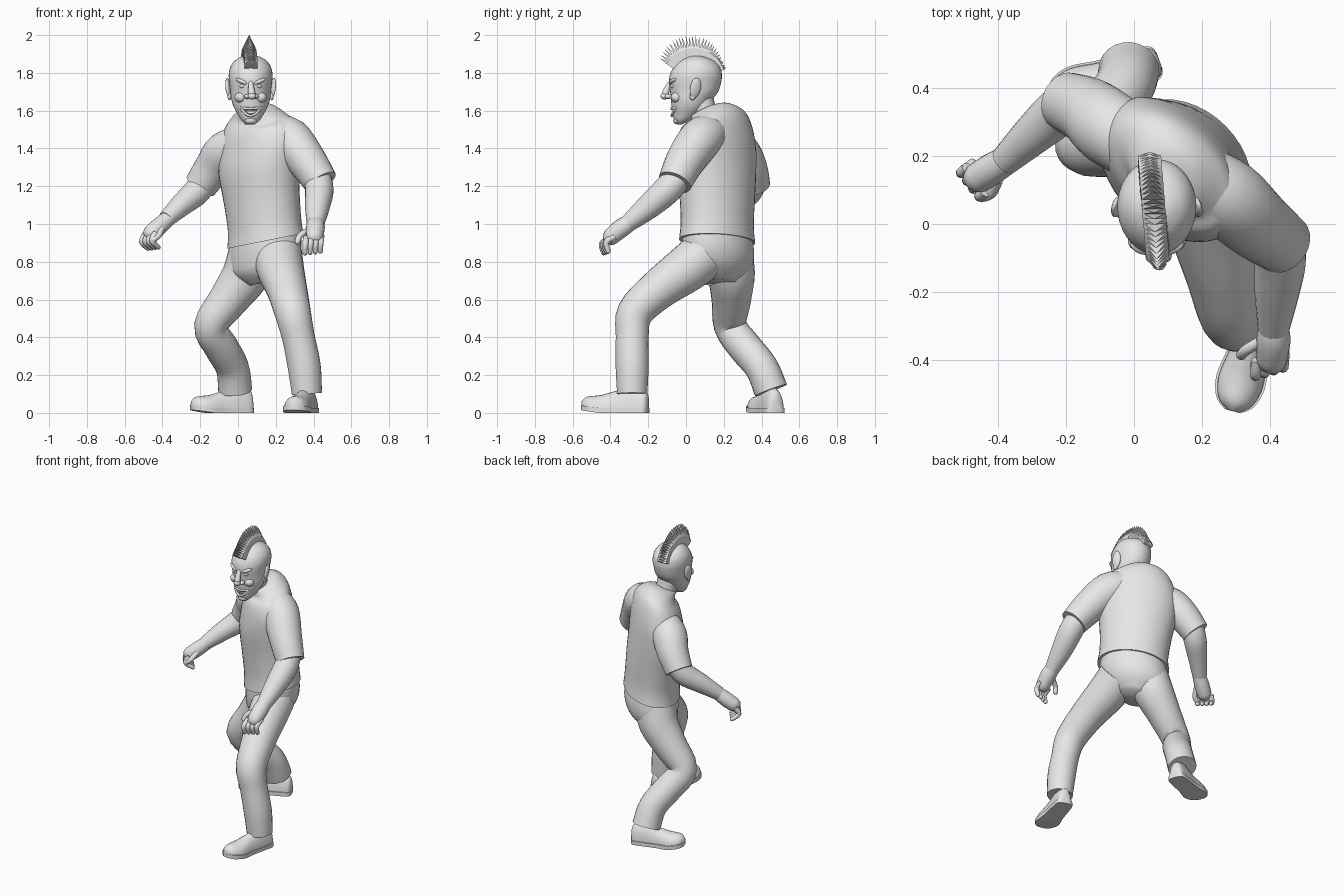
import bpy, bmesh, math, random
from mathutils import Vector, Matrix, Euler

cube = bpy.data.objects.get("Cube")
if cube:
    bpy.data.objects.remove(cube)

random.seed(4)
grey = bpy.data.materials.new("plain_grey")
grey.use_nodes = True
grey.diffuse_color = (0.8, 0.8, 0.8, 1)
grey.node_tree.nodes["Principled BSDF"].inputs["Base Color"].default_value = grey.diffuse_color


def finish(name, bm, smooth=True):
    """Turn a bmesh into a named, shaded object."""
    bmesh.ops.recalc_face_normals(bm, faces=bm.faces)
    mesh = bpy.data.meshes.new(name)
    bm.to_mesh(mesh)
    bm.free()
    mesh.materials.append(grey)
    obj = bpy.data.objects.new(name, mesh)
    bpy.context.collection.objects.link(obj)
    if smooth:
        bpy.ops.object.select_all(action='DESELECT')
        obj.select_set(True)
        bpy.context.view_layer.objects.active = obj
        bpy.ops.object.shade_smooth_by_angle(angle=math.radians(50))
    return obj


def spline(rows, steps=4):
    """Smoothly interpolate rows of numbers."""
    out, last = [], len(rows) - 1
    for i in range(last):
        quad = [rows[max(i - 1, 0)], rows[i], rows[i + 1], rows[min(i + 2, last)]]
        for s in range(steps):
            t = s / steps
            out.append([b + 0.5 * t * (c - a + t * (2 * a - 5 * b + 4 * c - d + t * (3 * b - a - 3 * c + d)))
                        for a, b, c, d in zip(*quad)])
    out.append(list(rows[last]))
    return out


def loft(name, rings, smooth=True):
    """Skin a row of equal point rings and cap both ends."""
    bm = bmesh.new()
    loops = [[bm.verts.new(p) for p in ring] for ring in rings]
    n = len(loops[0])
    for low, high in zip(loops, loops[1:]):
        for i in range(n):
            j = (i + 1) % n
            bm.faces.new((low[i], low[j], high[j], high[i]))
    bm.faces.new(loops[0])
    bm.faces.new(loops[-1])
    return finish(name, bm, smooth)


def circle(n):
    return [(math.cos(math.tau * i / n), math.sin(math.tau * i / n)) for i in range(n)]


def tube(name, rows, sides=24, rounded=False):
    """Limb along a path of (x, y, z, radius)."""
    path = spline(rows)
    pts = [Vector(p[:3]) for p in path]
    radii = [p[3] for p in path]
    if rounded:
        tip = (pts[-1] - pts[-2]).normalized() * radii[-1]
        pts += [pts[-1] + tip * 0.5, pts[-1] + tip * 0.8]
        radii += [radii[-1] * 0.8, radii[-1] * 0.4]
    tangents = [(pts[min(i + 1, len(pts) - 1)] - pts[max(i - 1, 0)]).normalized() for i in range(len(pts))]
    side = tangents[0].orthogonal().normalized()
    rings = []
    for i, (p, r, t) in enumerate(zip(pts, radii, tangents)):
        if i:
            side = tangents[i - 1].rotation_difference(t) @ side
        other = t.cross(side)
        rings.append([p + (side * c + other * s) * r for c, s in circle(sides)])
    return loft(name, rings)


def body(name, rows):
    """Turned trunk from rows of (z, x, y, half width, half depth, lean)."""
    rings, k = [], math.sqrt(0.5)
    for z, x, y, a, b, lean in spline(rows):
        ring = []
        for c, s in circle(40):
            dx, dy = k * (a * c + b * s), k * (b * s - a * c)
            ring.append((x + dx, y + dy, z + 0.2 * dx + lean * dy))
        rings.append(ring)
    return loft(name, rings)


def blob(name, centre, radii, turn=(0, 0, 0)):
    bm = bmesh.new()
    mat = Matrix.LocRotScale(Vector(centre), Euler(turn), Vector(radii))
    bmesh.ops.create_uvsphere(bm, u_segments=20, v_segments=12, radius=1, matrix=mat)
    return finish(name, bm)


# Shirt and trouser seat
body("shirt", [(.91, .145, .165, .225, .175, 0), (1.0, .14, .165, .215, .17, 0),
               (1.15, .125, .165, .225, .172, 0), (1.3, .11, .16, .245, .172, 0),
               (1.42, .11, .16, .25, .16, .05), (1.52, .11, .16, .22, .14, .15),
               (1.57, .11, .16, .17, .11, .3), (1.6, .1, .13, .11, .09, .4),
               (1.6, .09, .1, .078, .078, .45)])
body("trouser_seat", [(.96, .145, .165, .2, .16, 0), (.85, .145, .17, .212, .168, 0),
                      (.76, .14, .17, .19, .15, 0), (.69, .14, .17, .09, .09, 0)])

# Trouser legs: left steps forward, right trails behind
tube("left_trouser_leg", [(.21, .1, .84, .13), (.225, 0, .76, .125), (.26, -.15, .65, .107),
                          (.29, -.27, .53, .096), (.32, -.285, .4, .087),
                          (.35, -.285, .25, .088), (.365, -.285, .1, .08)])
tube("right_trouser_leg", [(.08, .22, .85, .13), (.04, .24, .73, .125), (-.05, .24, .6, .105),
                           (-.145, .235, .46, .088), (-.09, .31, .35, .09),
                           (-.03, .4, .24, .088), (-.015, .45, .12, .09)])

# Sleeves and forearms
tube("left_sleeve", [(.18, .14, 1.48, .1), (.27, .08, 1.45, .115), (.36, 0, 1.34, .105), (.44, -.06, 1.22, .09)])
tube("right_sleeve", [(.02, .22, 1.42, .1), (-.07, .28, 1.38, .11), (-.13, .33, 1.3, .1), (-.2, .36, 1.2, .087)])
tube("left_forearm", [(.42, -.03, 1.26, .07), (.43, -.1, 1.18, .076), (.42, -.2, 1.09, .066), (.41, -.31, 1.0, .046)])
tube("right_forearm", [(-.17, .36, 1.24, .07), (-.22, .33, 1.17, .072), (-.3, .26, 1.1, .06), (-.38, .185, 1.025, .044)])


def hand(side, palm, knuckle, step, bend, tip, thumb):
    """Palm, four curled fingers and a thumb."""
    tube(side + "_palm", palm, 16, True)
    for i in range(4):
        start = Vector(knuckle) + Vector(step) * i
        rows = [(*(start + Vector(off)), r) for off, r in (((0, 0, 0), .017), (bend, .016), (tip, .013))]
        tube(f"{side}_finger_{i + 1}", rows, 10, True)
    tube(side + "_thumb", [(*p, .016) for p in thumb], 10, True)


hand("left", [(.41, -.29, 1.01, .043), (.41, -.34, .98, .05), (.405, -.4, .93, .045)],
     (.36, -.4, .925), (.027, .008, .003), (-.003, -.045, -.03), (-.005, -.035, -.08),
     [(.38, -.34, .97), (.33, -.37, .94), (.315, -.385, .905)])
hand("right", [(-.37, .19, 1.03, .042), (-.42, .16, .985, .047), (-.46, .135, .95, .045)],
     (-.49, .165, .945), (.018, -.023, .002), (-.018, -.015, -.04), (.015, .015, -.075),
     [(-.4, .13, .98), (-.42, .09, .94), (-.45, .08, .915)])


def shoe(side, heel, toe):
    """Rounded upper on a flat sole, running from heel to toe."""
    start, along = Vector((*heel, 0)), Vector((*toe, 0)) - Vector((*heel, 0))
    across = along.normalized().cross(Vector((0, 0, 1)))
    upper, sole = [], []
    for t, w, h in spline([(0, .02, .07), (.05, .045, .1), (.25, .052, .12), (.5, .056, .095),
                           (.75, .068, .07), (.92, .052, .055), (1, .018, .03)]):
        lift = 0.05 * max(0, t - 0.7)
        p = start + along * t
        upper.append([p + across * w * c + Vector((0, 0, lift + .02 + h * max(0, s))) for c, s in circle(24)])
        sole.append([p + across * (w + .006) * c + Vector((0, 0, lift + z))
                     for c, z in ((-1, 0), (1, 0), (1, .026), (-1, .026))])
    loft(side + "_shoe", upper)
    loft(side + "_sole", sole)


shoe("left", (.385, -.2), (.29, -.55))
shoe("right", (.075, .48), (-.245, .365))

# Neck and head: rows of (z, face y, nape y, half width)
tube("neck", [(.09, .13, 1.5, .068), (.085, .1, 1.58, .064), (.075, .075, 1.67, .07)])
MID = 0.067
skull = []
for z, front, back, w in spline([(1.528, -.045, -.02, .022), (1.55, -.062, .03, .048), (1.58, -.07, .075, .068),
                                 (1.62, -.076, .115, .09), (1.66, -.08, .14, .102), (1.7, -.084, .17, .107),
                                 (1.75, -.09, .186, .113), (1.79, -.085, .19, .116), (1.83, -.065, .18, .108),
                                 (1.865, -.03, .147, .084), (1.885, .01, .1, .05), (1.892, .04, .06, .012)]):
    skull.append([(MID + w * c, (front + back) / 2 + (back - front) / 2 * s, z) for c, s in circle(36)])
head = loft("head", skull)

# Open grinning mouth
cutter = blob("mouth_cutter", (MID, -.08, 1.595), (.047, .04, .021))
cutter.hide_render = True
cutter.hide_viewport = True
carve = head.modifiers.new("mouth", 'BOOLEAN')
carve.operation = 'DIFFERENCE'
carve.object = cutter
for name, drop in (("upper_lip", .004), ("lower_lip", .042)):
    rows = []
    for dx in (-.052, -.035, -.015, 0, .015, .035, .052):
        bow = 1 - (dx / .052) ** 2
        rows.append((MID + dx, -.076 + 7 * dx * dx, 1.615 - drop * bow, .007))
    tube(name, rows, 8, True)
for row, z in (("upper", 1.603), ("lower", 1.581)):
    bm = bmesh.new()
    for i in range(7):
        dx = (i - 3) * .011
        place = Matrix.LocRotScale(Vector((MID + dx, -.064 + 6 * dx * dx, z + 4 * dx * dx)),
                                   Euler((0, 0, 12 * dx)), Vector((.009, .008, .014)))
        bmesh.ops.create_cube(bm, size=1, matrix=place)
    finish(row + "_teeth", bm, False)

# Nose
tube("nose_bridge", [(MID, -.08, 1.75, .012), (.07, -.098, 1.72, .016), (.073, -.11, 1.69, .02)], 14, True)
blob("nose_tip", (.074, -.114, 1.677), (.022, .022, .018))

# Paired features, mirrored about the head's middle
for side, m in (("left", 1), ("right", -1)):
    blob(side + "_nostril", (.072 + m * .023, -.092, 1.675), (.016, .02, .013))
    blob(side + "_eye", (MID + m * .042, -.068, 1.73), (.017, .014, .012))
    blob(side + "_brow", (MID + m * .045, -.068, 1.755), (.038, .02, .012), (0, -m * .35, m * .4))
    blob(side + "_cheek", (MID + m * .053, -.05, 1.67), (.032, .03, .028))
    blob(side + "_ear", (MID + m * .118, .05, 1.72), (.013, .03, .055), (-.15, m * .15, m * .3))
    blob(side + "_ear_lobe", (MID + m * .112, .035, 1.675), (.01, .016, .02))
blob("chin", (MID, -.046, 1.548), (.032, .022, .02))

# Mohawk: a fan of thin pointed plates over the skull
bm = bmesh.new()
COUNT = 28
for i in range(COUNT):
    f = i / (COUNT - 1)
    angle = math.radians(146 - 124 * f)
    out = Vector((0, math.cos(angle), math.sin(angle)))
    along = Vector((0, out.z, -out.y))
    y_mid = .04 + out.y * .15
    root = Vector((.062 - .09 * y_mid, .04, 1.76))
    reach = .185 + .053 * math.sin(math.pi * min(1, f * 1.05 + .08)) + .012 * (1 - f)
    if 0.3 < f < 0.6:
        reach = min(reach, .24 / max(out.z, .9))
    layers = []
    for r, thick in ((.1, .006), (.17, .008)):
        layers.append([bm.verts.new(root + out * r + Vector((sx * .034, 0, 0)) + along * sy * thick)
                       for sx, sy in ((-1, -1), (1, -1), (1, 1), (-1, 1))])
    apex = bm.verts.new(root + out * reach + along * random.uniform(-.004, .004))
    bm.faces.new(layers[0])
    for a in range(4):
        b = (a + 1) % 4
        bm.faces.new((layers[0][a], layers[0][b], layers[1][b], layers[1][a]))
        bm.faces.new((layers[1][a], layers[1][b], apex))
finish("mohawk", bm, False)
